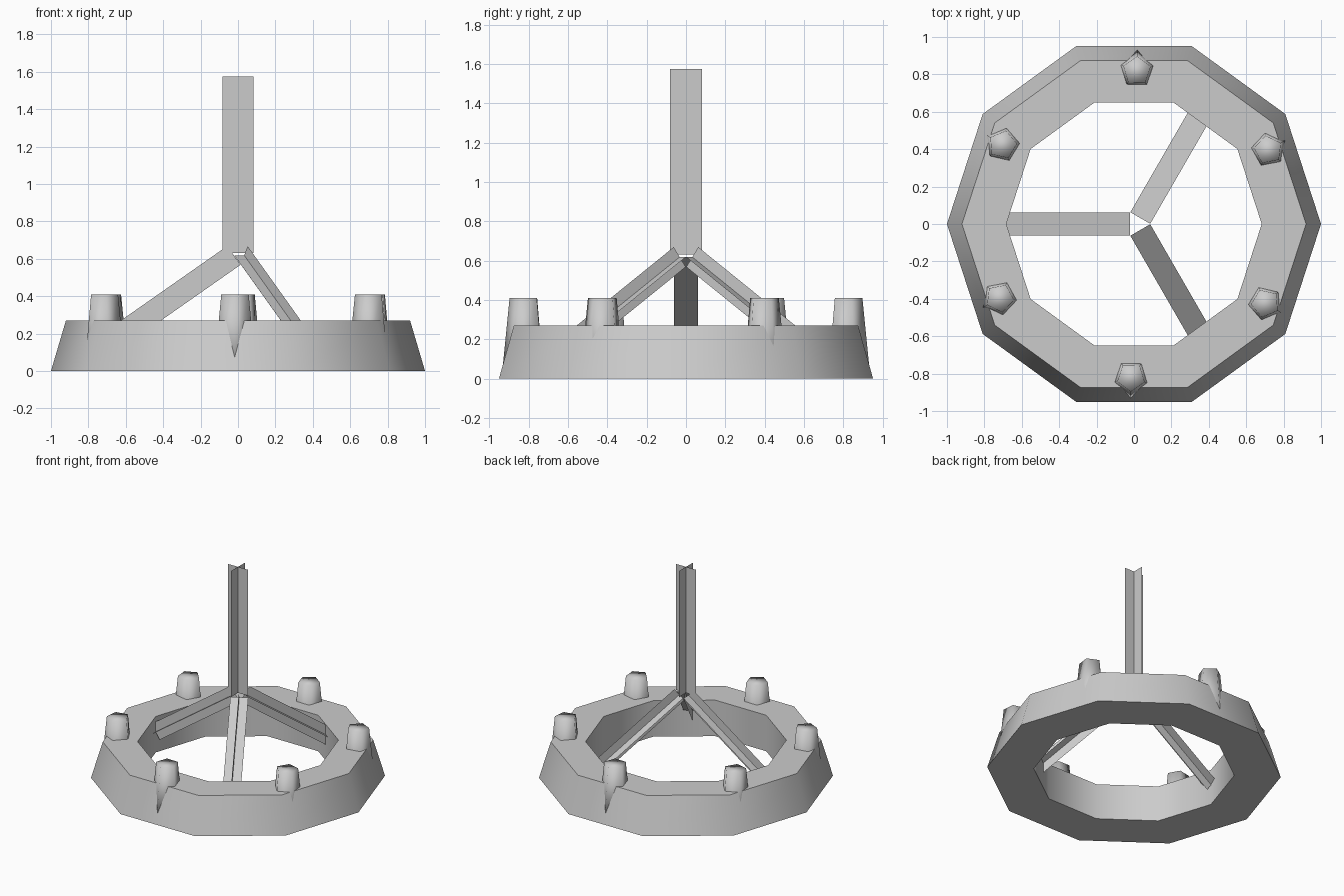
import bpy, bmesh, math
from mathutils import Vector

if "Cube" in bpy.data.objects:
    bpy.data.objects.remove(bpy.data.objects["Cube"])

grey = bpy.data.materials.new("light_grey")
grey.diffuse_color = (0.6, 0.6, 0.6, 1)
grey.use_nodes = True
grey.node_tree.nodes["Principled BSDF"].inputs["Base Color"].default_value = grey.diffuse_color


def make_object(name, bm):
    mesh = bpy.data.meshes.new(name)
    bm.to_mesh(mesh)
    bm.free()
    mesh.materials.append(grey)
    obj = bpy.data.objects.new(name, mesh)
    bpy.context.collection.objects.link(obj)
    return obj


def crossed_strips(name, start, end, side, half):
    """Two thin strips crossing at right angles along a line."""
    bm = bmesh.new()
    a, b = Vector(start), Vector(end)
    s = Vector(side).normalized()
    t = (b - a).cross(s).normalized()
    for w in (s * half, t * half):
        bm.faces.new([bm.verts.new(p) for p in (a - w, b - w, b + w, a + w)])
    return make_object(name, bm)


# Ten-sided base ring with a sloped outer wall
profile = [(1.0, 0), (0.92, 0.27), (0.683, 0.27), (0.683, 0)]
sides = 10
bm = bmesh.new()
loops = []
for i in range(sides):
    a = math.tau * i / sides
    loops.append([bm.verts.new((r * math.cos(a), r * math.sin(a), z)) for r, z in profile])
for i in range(sides):
    p, q = loops[i], loops[(i + 1) % sides]
    for j in range(4):
        k = (j + 1) % 4
        bm.faces.new((p[j], q[j], q[k], p[k]))
bmesh.ops.recalc_face_normals(bm, faces=bm.faces)
ring = make_object("base_ring", bm)
bpy.context.view_layer.objects.active = ring
ring.select_set(True)
bpy.ops.object.shade_smooth_by_angle(angle=math.radians(40))

# Six tapered five-sided knobs, one corner pointing outwards
for i in range(6):
    a = math.radians(-1.1 + 30 + 60 * i)
    cx, cy = 0.82 * math.cos(a), 0.82 * math.sin(a)
    bm = bmesh.new()
    rims = []
    for r, z in ((0.115, 0.03), (0.077, 0.41)):
        rims.append([bm.verts.new((cx + r * math.cos(a + math.tau * k / 5),
                                   cy + r * math.sin(a + math.tau * k / 5), z)) for k in range(5)])
    low, top = rims
    for k in range(5):
        n = (k + 1) % 5
        bm.faces.new((low[k], low[n], top[n], top[k]))
    bm.faces.new(top)
    bm.faces.new(low[::-1])
    for f in bm.faces:
        f.smooth = True
    make_object(f"knob_{i + 1}", bm)

# Upright post
crossed_strips("post", (0, 0, 0.63), (0, 0, 1.575), (1, 0, 0), 0.082)

# Three sloping struts from the post down into the ring
for i, deg in enumerate((60, 180, 300)):
    a = math.radians(deg)
    c, s = math.cos(a), math.sin(a)
    r0, r1, z0 = 0.037, 0.70, 0.618
    crossed_strips(f"strut_{i + 1}",
                   (0.015 + r0 * c, r0 * s, z0),
                   (0.015 + r1 * c, r1 * s, z0 - 0.7 * (r1 - r0)),
                   (-s, c, 0), 0.0615)
